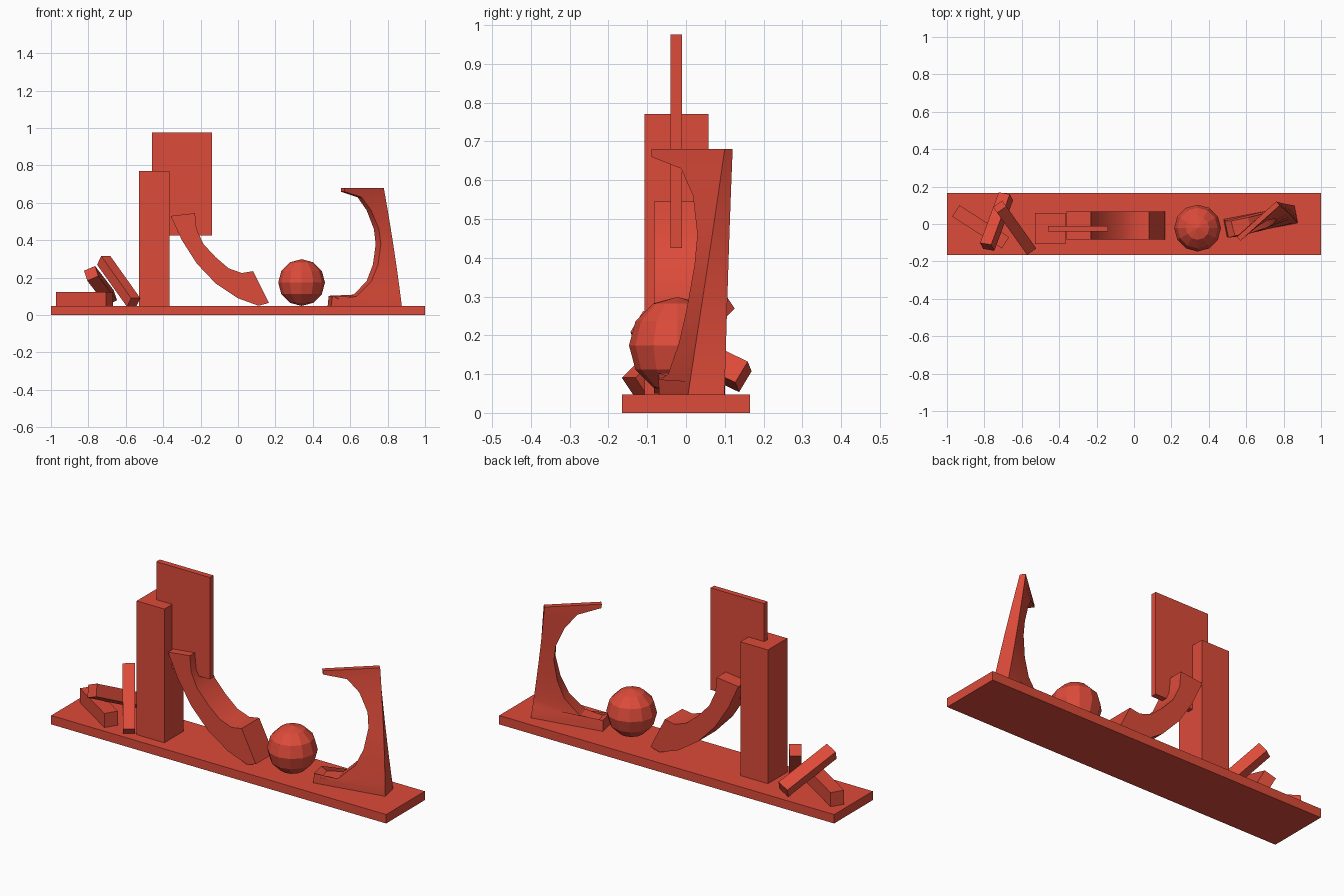
import bpy, bmesh, math
from mathutils import Vector, Matrix

if "Cube" in bpy.data.objects:
    bpy.data.objects.remove(bpy.data.objects["Cube"])

red = bpy.data.materials.new("brick red")
red.diffuse_color = (0.72, 0.07, 0.042, 1)
red.use_nodes = True
red.node_tree.nodes["Principled BSDF"].inputs["Base Color"].default_value = red.diffuse_color


def finish(name, bm, smooth=False):
    bmesh.ops.recalc_face_normals(bm, faces=bm.faces)
    me = bpy.data.meshes.new(name)
    bm.to_mesh(me)
    bm.free()
    me.materials.append(red)
    ob = bpy.data.objects.new(name, me)
    bpy.context.collection.objects.link(ob)
    if smooth:
        bpy.ops.object.select_all(action='DESELECT')
        ob.select_set(True)
        bpy.context.view_layer.objects.active = ob
        bpy.ops.object.shade_smooth_by_angle(angle=math.radians(32))
    return ob


def box(name, lo, hi):
    bm = bmesh.new()
    bmesh.ops.create_cube(bm, size=1)
    lo, hi = Vector(lo), Vector(hi)
    bmesh.ops.scale(bm, vec=hi - lo, verts=bm.verts)
    bmesh.ops.translate(bm, vec=(lo + hi) / 2, verts=bm.verts)
    return finish(name, bm)


def beam(name, centre, axis, width, depth, roll=0):
    """Box whose long side follows axis (length = axis length)."""
    axis = Vector(axis)
    bm = bmesh.new()
    bmesh.ops.create_cube(bm, size=1)
    bmesh.ops.scale(bm, vec=(width, depth, axis.length), verts=bm.verts)
    rot = axis.to_track_quat('Z', 'Y').to_matrix().to_4x4()
    bm.transform(Matrix.Translation(centre) @ rot @ Matrix.Rotation(math.radians(roll), 4, 'Z'))
    return finish(name, bm)


# Base slab, tower and thin upright panel
box("base_slab", (-1, -0.165, 0), (1, 0.165, 0.048))
box("tower", (-0.53, -0.107, 0.04), (-0.365, 0.058, 0.77))
box("upright_panel", (-0.46, -0.04, 0.425), (-0.14, -0.01, 0.975))

# Fallen blocks
beam("flat_block", (-0.82, -0.015, 0.084), (0.265, -0.17, 0), 0.072, 0.08)
beam("leaning_block_right", (-0.638, -0.02, 0.18), (-0.16, 0.225, 0.225), 0.06, 0.06)
beam("leaning_block_left", (-0.735, 0.013, 0.158), (-0.1, -0.27, 0.13), 0.065, 0.065, 25)

# Curved ramp: side profile extruded across y
outer = [(-0.36, 0.53), (-0.30, 0.40), (-0.22, 0.275), (-0.12, 0.17), (0.0, 0.09), (0.11, 0.05)]
inner = [(0.165, 0.065), (0.08, 0.235), (0.02, 0.225), (-0.05, 0.25), (-0.12, 0.31),
         (-0.185, 0.38), (-0.222, 0.46), (-0.23, 0.545)]
bm = bmesh.new()
face = bm.faces.new([bm.verts.new((x, -0.083, z)) for x, z in outer + inner])
ext = bmesh.ops.extrude_face_region(bm, geom=[face])
bmesh.ops.translate(bm, vec=(0, 0.15, 0), verts=[v for v in ext["geom"] if isinstance(v, bmesh.types.BMVert)])
finish("curved_ramp", bm, True)

# Faceted ball
bm = bmesh.new()
bmesh.ops.create_uvsphere(bm, u_segments=12, v_segments=6, radius=0.125)
bm.transform(Matrix.Translation((0.34, -0.022, 0.174)))
finish("ball", bm)

# Twisted C-shaped arch: each station is (inner x, inner z, back z)
stations = [(0.488, 0.045, 0.045), (0.495, 0.103, 0.08), (0.53, 0.085, 0.12), (0.62, 0.10, 0.16),
            (0.70, 0.18, 0.22), (0.735, 0.27, 0.29), (0.75, 0.38, 0.38), (0.74, 0.46, 0.46),
            (0.70, 0.56, 0.56), (0.65, 0.63, 0.63), (0.56, 0.66, 0.66), (0.56, 0.68, 0.68)]
bm = bmesh.new()
rings = []
for xi, zi, zo in stations:
    t = (zo - 0.045) / 0.635
    a = math.radians(11 + 31 * t)
    half = 0.048 - 0.034 * t
    xo = 0.867 - 0.097 * t
    yo = 0.052 + 0.058 * t
    yi = yo - (xo - xi) * math.tan(a)
    side = Vector((-math.sin(a), math.cos(a), 0)) * half
    p, q = Vector((xi, yi, zi)), Vector((xo, yo, zo))
    rings.append([bm.verts.new(c) for c in (p - side, q - side, q + side, p + side)])
for r, s in zip(rings, rings[1:]):
    for k in range(4):
        bm.faces.new((r[k], r[(k + 1) % 4], s[(k + 1) % 4], s[k]))
bm.faces.new(rings[0][::-1])
bm.faces.new(rings[-1])
finish("twisted_arch", bm, True)
